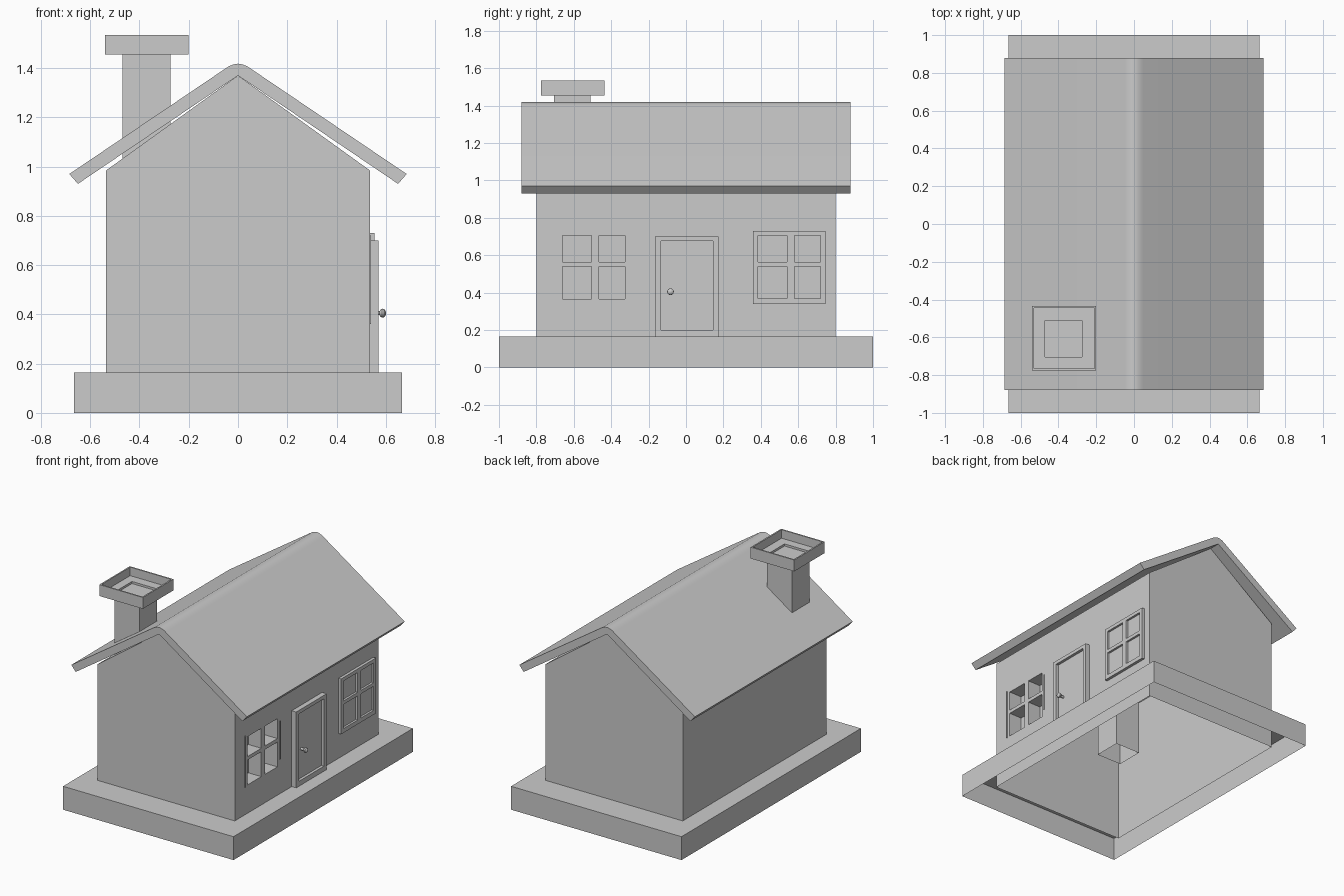
import bpy, bmesh, math

if "Cube" in bpy.data.objects:
    bpy.data.objects.remove(bpy.data.objects["Cube"])

grey = bpy.data.materials.new("light grey")
grey.diffuse_color = (0.6, 0.6, 0.6, 1)
grey.use_nodes = True
grey.node_tree.nodes["Principled BSDF"].inputs["Base Color"].default_value = grey.diffuse_color


def finish(name, bm, smooth=False, recalc=True):
    bmesh.ops.remove_doubles(bm, verts=bm.verts, dist=1e-5)
    if recalc:
        bmesh.ops.recalc_face_normals(bm, faces=bm.faces)
    mesh = bpy.data.meshes.new(name)
    bm.to_mesh(mesh)
    bm.free()
    obj = bpy.data.objects.new(name, mesh)
    bpy.context.collection.objects.link(obj)
    mesh.materials.append(grey)
    if smooth:
        bpy.context.view_layer.objects.active = obj
        obj.select_set(True)
        bpy.ops.object.shade_smooth_by_angle(angle=math.radians(35))
        obj.select_set(False)
    return obj


def face(bm, pts):
    return bm.faces.new([bm.verts.new(p) for p in pts])


def rect(x0, x1, y0, y1, z):
    return [(x0, y0, z), (x1, y0, z), (x1, y1, z), (x0, y1, z)]


def loft(bm, rings):
    # quads between successive rings of equal length
    for a, b in zip(rings, rings[1:]):
        n = len(a)
        for i in range(n):
            j = (i + 1) % n
            face(bm, [a[i], a[j], b[j], b[i]])


def box(name, x0, x1, y0, y1, z0, z1):
    bm = bmesh.new()
    lo, hi = rect(x0, x1, y0, y1, z0), rect(x0, x1, y0, y1, z1)
    loft(bm, [lo, hi])
    face(bm, lo[::-1])
    face(bm, hi)
    return finish(name, bm)


def x_rect(x, y0, y1, z0, z1):
    return [(x, y0, z0), (x, y1, z0), (x, y1, z1), (x, y0, z1)]


def panel(name, x, ys, zs, pane_cols, pane_rows, depth, back=None):
    # a sheet facing +x whose pane cells are sunk; optional rim back to the wall
    bm = bmesh.new()
    for i in range(len(ys) - 1):
        for j in range(len(zs) - 1):
            cell = (ys[i], ys[i + 1], zs[j], zs[j + 1])
            front = x_rect(x, *cell)
            if i in pane_cols and j in pane_rows:
                sunk = x_rect(x - depth, *cell)
                loft(bm, [sunk, front])
                face(bm, sunk)
            else:
                face(bm, front)
    if back is not None:
        edge = (ys[0], ys[-1], zs[0], zs[-1])
        loft(bm, [x_rect(back, *edge), x_rect(x, *edge)])
    return finish(name, bm)


W, D, FOOT, EAVE = 0.535, 0.80, 0.03, 0.985

# base: open-bottomed plinth with a hole in its top for the house
bm = bmesh.new()
loft(bm, [rect(-0.665, 0.665, -1, 1, 0), rect(-0.665, 0.665, -1, 1, 0.165),
          rect(-W, W, -D, D, 0.165)])
finish("base", bm, recalc=False)

# house shell: gables, rear wall and sloping tops, open below
bm = bmesh.new()
prof = [(W, FOOT), (W, EAVE), (0, 1.37), (-W, EAVE), (-W, FOOT)]
front = [(x, -D, z) for x, z in prof]
rear = [(x, D, z) for x, z in prof]
face(bm, front[::-1])
face(bm, rear)
for i in (1, 2, 3):
    face(bm, [front[i], front[i + 1], rear[i + 1], rear[i]])
finish("house_shell", bm)

# door-side wall with four deep window openings
panel("window_wall", W, [-D, -0.66, -0.505, -0.465, -0.325, D],
      [FOOT, 0.365, 0.54, 0.565, 0.705, EAVE], (1, 3), (1, 3), 0.10)

# narrow trim beside the deep window
box("window_trim_left", W, W + 0.006, -0.69, -0.683, 0.36, 0.72)
box("window_trim_right", W, W + 0.006, -0.302, -0.296, 0.41, 0.68)

# raised window frame and raised door frame with sunken panel
panel("window_frame", 0.555, [0.358, 0.385, 0.54, 0.58, 0.72, 0.745],
      [0.34, 0.37, 0.54, 0.565, 0.705, 0.73], (1, 3), (1, 3), 0.015, W)
panel("door", 0.57, [-0.165, -0.135, 0.145, 0.175],
      [0.165, 0.20, 0.675, 0.70], (1,), (1,), 0.02, W)

# door knob: turned stem and ball
bm = bmesh.new()
knob = [(0.549, 0.009), (0.575, 0.008), (0.578, 0.014), (0.585, 0.018),
        (0.593, 0.017), (0.599, 0.010), (0.601, 0.003)]
rings = []
for x, r in knob:
    rings.append([(x, -0.083 + r * math.cos(a * math.tau / 16),
                   0.405 + r * math.sin(a * math.tau / 16)) for a in range(16)])
loft(bm, rings)
face(bm, rings[0][::-1])
face(bm, rings[-1])
finish("door_knob", bm, smooth=True)

# roof: folded slab with a rounded ridge
half = [(0.65, 0.93), (0.685, 0.97), (0.05, 1.399), (0.036, 1.408), (0.018, 1.415)]
outline = [(0, 1.37)] + half + [(0, 1.418)] + [(-x, z) for x, z in half[::-1]]
bm = bmesh.new()
ends = [[(x, y, z) for x, z in outline] for y in (-0.88, 0.88)]
loft(bm, ends)
face(bm, ends[0])
face(bm, ends[1][::-1])
finish("roof", bm, smooth=True)

# chimney stack: open tube running down into the house
sx, sy = (-0.47, -0.275), (-0.705, -0.51)
bm = bmesh.new()
loft(bm, [rect(*sx, *sy, 0.54), rect(*sx, *sy, 1.455)])
finish("chimney_stack", bm, recalc=False)

# chimney cap: thin-walled tray with a shallow flue recess
bm = bmesh.new()
outer = (-0.54, -0.20, -0.775, -0.435)
inner = (-0.53, -0.21, -0.765, -0.445)
rings = [rect(*outer, 1.455), rect(*outer, 1.535), rect(*inner, 1.535),
         rect(*inner, 1.475), rect(*sx, *sy, 1.475), rect(*sx, *sy, 1.46)]
loft(bm, rings)
face(bm, rings[0][::-1])
face(bm, rings[-1])
finish("chimney_cap", bm)
